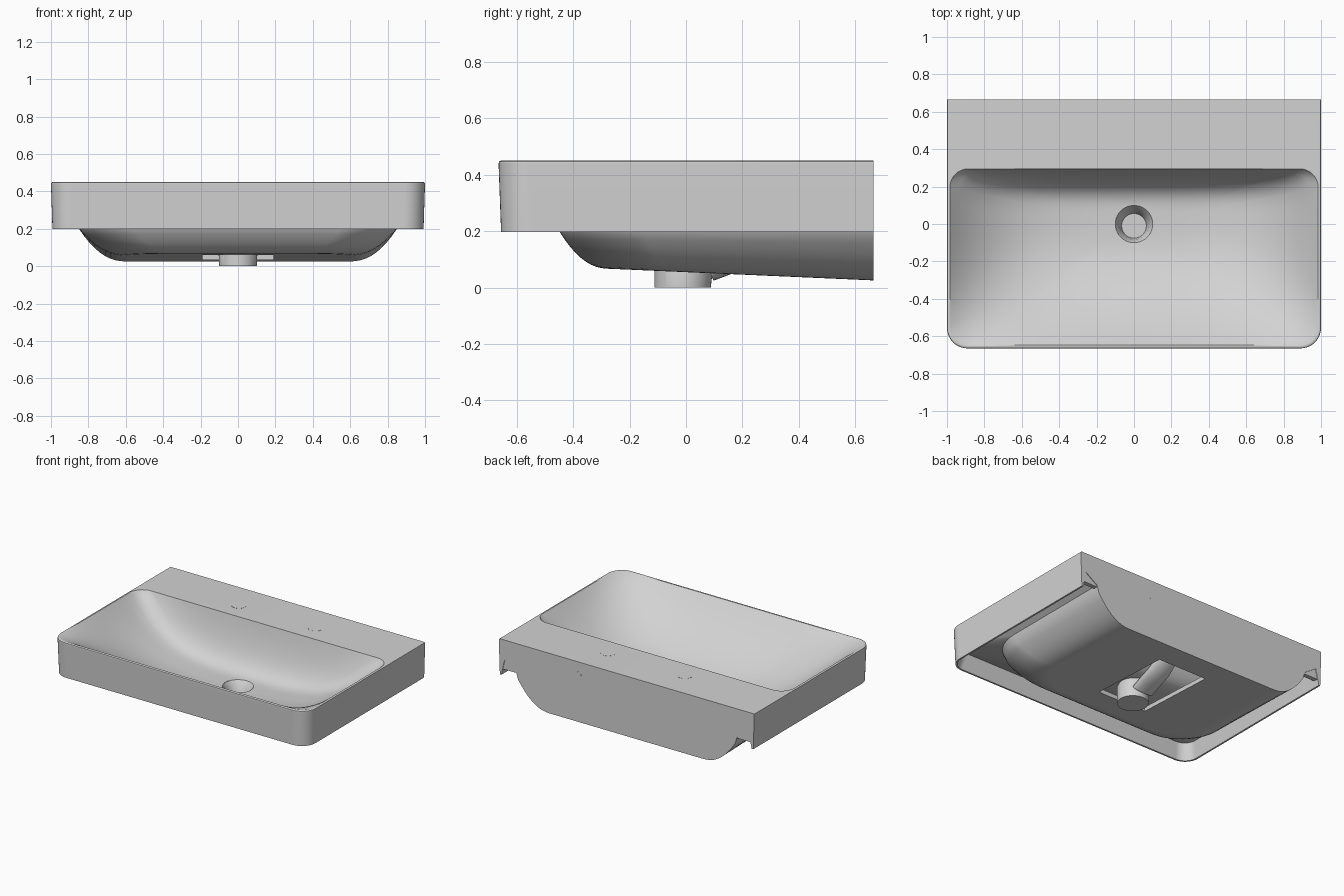
import bpy, bmesh
from math import sin, cos, pi
from mathutils import Vector

cube = bpy.data.objects.get("Cube")
if cube:
    bpy.data.objects.remove(cube, do_unlink=True)

GREY = (0.65, 0.65, 0.65, 1)
ceramic = bpy.data.materials.new("light_grey_ceramic")
ceramic.use_nodes = True
ceramic.diffuse_color = GREY
ceramic.node_tree.nodes["Principled BSDF"].inputs["Base Color"].default_value = GREY

BACK, TOP, FLOOR = 0.665, 0.45, 0.125


def finish(bm, name, angle=0.6):
    bmesh.ops.recalc_face_normals(bm, faces=bm.faces)
    mesh = bpy.data.meshes.new(name)
    bm.to_mesh(mesh)
    bm.free()
    obj = bpy.data.objects.new(name, mesh)
    bpy.context.collection.objects.link(obj)
    mesh.materials.append(ceramic)
    bpy.ops.object.select_all(action='DESELECT')
    obj.select_set(True)
    bpy.context.view_layer.objects.active = obj
    bpy.ops.object.shade_smooth_by_angle(angle=angle)
    return obj


def arc(cx, cy, r, start, n=10):
    return [(cx + r * cos(start + pi / 2 * i / n), cy + r * sin(start + pi / 2 * i / n))
            for i in range(n + 1)]


def u_ring(bm, half, front, r, z):
    """Open outline, straight at the wall and rounded at the front."""
    pts = [(-half, BACK)] + arc(-half + r, front + r, r, pi)
    pts += arc(half - r, front + r, r, 1.5 * pi) + [(half, BACK)]
    return [bm.verts.new((x, y, z(y) if callable(z) else z)) for x, y in pts]


def bridge(bm, a, b, closed=False):
    for i in range(len(a) - (0 if closed else 1)):
        j = (i + 1) % len(a)
        bm.faces.new((a[i], a[j], b[j], b[i]))


def loop_edges(bm, ring):
    edges = []
    for a, b in zip(ring, ring[1:] + ring[:1]):
        edges.append(bm.edges.get((a, b)) or bm.edges.new((a, b)))
    return edges


def bottom_z(y):
    return 0.067 - 0.044 * (y + 0.28)


# Basin body: rim, thin skirt, hollow channel and underside
bm = bmesh.new()
rings = [u_ring(bm, 0.992, -0.657, 0.102, TOP),
         u_ring(bm, 0.998, -0.663, 0.108, 0.447),
         u_ring(bm, 1.0, -0.665, 0.11, 0.44),
         u_ring(bm, 0.992, -0.656, 0.105, 0.198),
         u_ring(bm, 0.98, -0.644, 0.093, 0.198),
         u_ring(bm, 0.955, -0.618, 0.085, 0.31),
         u_ring(bm, 0.865, -0.465, 0.3, 0.25)]
STEPS = 9
for i in range(STEPS + 1):
    f = i / STEPS
    depth = 1 - (1 - f) ** 2.2
    rings.append(u_ring(bm, 0.85 - 0.25 * f, -0.45 + 0.17 * f, 0.3 - 0.05 * f,
                        lambda y: 0.2 - depth * (0.2 - bottom_z(y))))
for a, b in zip(rings, rings[1:]):
    bridge(bm, a, b)
bm.faces.new([r[0] for r in rings] + [r[-1] for r in reversed(rings)])

# Service opening in the underside, with a short lip
corners = [(-0.19, -0.12), (0.19, -0.12), (0.19, 0.48), (-0.19, 0.48)]
hole = [bm.verts.new((x, y, bottom_z(y))) for x, y in corners]
bmesh.ops.triangle_fill(bm, use_beauty=True,
                        edges=loop_edges(bm, rings[-1]) + loop_edges(bm, hole))
lip = [bm.verts.new(v.co + Vector((0, 0, 0.03))) for v in hole]
bridge(bm, hole, lip, closed=True)

# Bowl rim outline
HX, FRONT, REAR, R = 0.985, -0.648, 0.295, 0.1
parts = [arc(HX - R, REAR - R, R, 0), arc(R - HX, REAR - R, R, pi / 2),
         arc(R - HX, FRONT + R, R, pi), arc(HX - R, FRONT + R, R, 1.5 * pi)]
outline = []
for k, part in enumerate(parts):
    outline += part
    a, b = Vector(part[-1]), Vector(parts[(k + 1) % 4][0])
    outline += [tuple(a.lerp(b, i / 20)) for i in range(1, 20)]


def bowl_z(x, y, s):
    """Broad valley: curved sides, steep back, long ramp at the front."""
    side = abs(x / HX) ** 3.4
    along = (y / REAR) ** 4.5 if y > 0 else (y / FRONT) ** 2.2
    height = 1 - (1 - side) * (1 - along)
    return FLOOR + (TOP - FLOOR) * height * (1 - (1 - s) ** 8)


def bowl_ring(s):
    ring = []
    for x, y in outline:
        p = Vector((x, y))
        p = (p.normalized() * 0.1).lerp(p, s)
        z = TOP if s == 1 else bowl_z(p.x, p.y, s)
        ring.append(bm.verts.new((p.x, p.y, z)))
    return ring


RINGS = 20
bowl = [bowl_ring(1 - (i / RINGS) ** 1.3) for i in range(RINGS + 1)]
for a, b in zip(bowl, bowl[1:]):
    bridge(bm, a, b, closed=True)
bmesh.ops.triangle_fill(bm, use_beauty=True,
                        edges=loop_edges(bm, rings[0]) + loop_edges(bm, bowl[0]))
body = finish(bm, "basin_body")
weighted = body.modifiers.new("even_shading", 'WEIGHTED_NORMAL')
weighted.keep_sharp = True


# Plates closing the channel ends at the wall
def box(name, lo, hi):
    bm = bmesh.new()
    bmesh.ops.create_cube(bm, size=1)
    for v in bm.verts:
        v.co = Vector([l + (c + 0.5) * (h - l) for l, c, h in zip(lo, v.co, hi)])
    return finish(bm, name)


for side, name in ((1, "left"), (-1, "right")):
    xs = sorted((0.84 * side, 0.975 * side))
    box(name + "_channel_end", (xs[0], 0.63, 0.24), (xs[1], BACK - 0.004, 0.33))

# Drain cup, leaning slightly forward
bm = bmesh.new()
cup = ([(0.1, FLOOR, 0), (0.077, 0.09, -0.006), (0.066, 0.04, -0.01)],
       [(0.1, FLOOR, 0), (0.106, 0.11, -0.006), (0.1, 0.0, -0.012)])
for side in cup:
    loops = [[bm.verts.new((r * cos(2 * pi * i / 40), y + r * sin(2 * pi * i / 40), z))
              for i in range(40)] for r, z, y in side]
    for a, b in zip(loops, loops[1:]):
        bridge(bm, a, b, closed=True)
    bm.faces.new(loops[-1])
bmesh.ops.remove_doubles(bm, verts=bm.verts, dist=0.0001)
finish(bm, "drain_cup")

# Overflow duct rising behind the bowl: y, z and half thickness
bm = bmesh.new()
path = [(0.086, 0.05, 0.028), (0.16, 0.084, 0.034), (0.25, 0.12, 0.04),
        (0.32, 0.18, 0.04), (0.36, 0.26, 0.04), (0.375, 0.34, 0.04)]
loops = []
for i, (y, z, half) in enumerate(path):
    a, b = path[max(i - 1, 0)], path[min(i + 1, len(path) - 1)]
    across = Vector((0, a[1] - b[1], b[0] - a[0])).normalized()
    loops.append([bm.verts.new(Vector((0.08 * cos(pi * k / 10), y, z))
                               + across * half * sin(pi * k / 10)) for k in range(20)])
for a, b in zip(loops, loops[1:]):
    bridge(bm, a, b, closed=True)
bm.faces.new(loops[0])
bm.faces.new(loops[-1])
finish(bm, "overflow_duct")


# Flush covers for the tap holes and wall fixings
def cover(name, place, radius, upright):
    bm = bmesh.new()
    bmesh.ops.create_cone(bm, cap_ends=True, segments=32, radius1=radius,
                          radius2=radius, depth=0.002)
    for v in bm.verts:
        if upright:
            v.co = Vector((v.co.x, v.co.z, v.co.y))
        v.co += Vector(place)
    finish(bm, name)


for side, name in ((1, "left"), (-1, "right")):
    cover(name + "_tap_hole_cover", (0.3 * side, 0.44, TOP), 0.05, False)
    cover(name + "_wall_fixing_cover", (0.39 * side, BACK - 0.0008, 0.34), 0.04, True)
